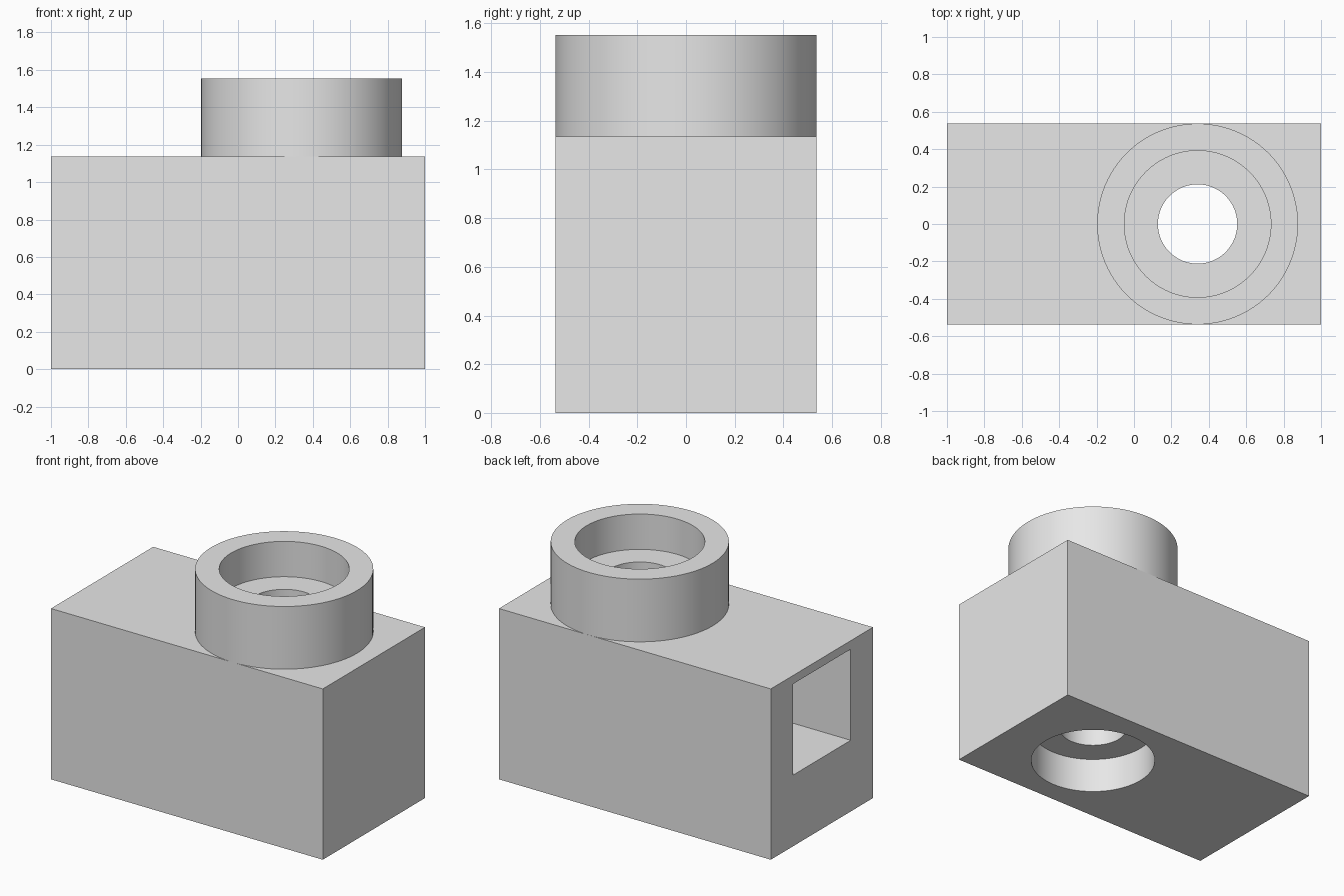
import bpy
import bmesh
from math import radians, tau
from mathutils import Vector

cube = bpy.data.objects.get("Cube")
if cube:
    bpy.data.objects.remove(cube, do_unlink=True)

HALF_WIDTH = 0.537      # block half width, also the collar radius
BLOCK_TOP = 1.136
TOTAL = 1.553
AXIS_X = 0.34           # vertical axis of collar and bore
SEAT_R, BORE_R = 0.392, 0.212
WALL = 0.235            # depth of the round recesses
CHAMBER = 0.303         # half size of the square channel
SEGMENTS = 96

grey = bpy.data.materials.new("light grey")
grey.use_nodes = True
grey.diffuse_color = (0.8, 0.8, 0.8, 1)
grey.node_tree.nodes["Principled BSDF"].inputs["Base Color"].default_value = (0.8, 0.8, 0.8, 1)


def finish(name, bm):
    bmesh.ops.recalc_face_normals(bm, faces=bm.faces)
    mesh = bpy.data.meshes.new(name)
    bm.to_mesh(mesh)
    bm.free()
    mesh.materials.append(grey)
    obj = bpy.data.objects.new(name, mesh)
    bpy.context.collection.objects.link(obj)
    return obj


def box(name, low, high):
    bm = bmesh.new()
    bmesh.ops.create_cube(bm, size=1)
    low, high = Vector(low), Vector(high)
    for v in bm.verts:
        v.co = (low + high) / 2 + v.co * (high - low)
    return finish(name, bm)


def lathe(name, profile):
    """Revolve a closed (radius, height) outline around the bore axis."""
    bm = bmesh.new()
    verts = [bm.verts.new((AXIS_X + r, 0, z)) for r, z in profile]
    edges = [bm.edges.new((a, b)) for a, b in zip(verts, verts[1:] + verts[:1])
             if not (abs(a.co.x - AXIS_X) < 1e-5 and abs(b.co.x - AXIS_X) < 1e-5)]
    bmesh.ops.spin(bm, geom=verts + edges, cent=(AXIS_X, 0, 0), axis=(0, 0, 1),
                   angle=tau, steps=SEGMENTS)
    bmesh.ops.remove_doubles(bm, verts=bm.verts, dist=1e-4)
    return finish(name, bm)


def select(obj):
    bpy.ops.object.select_all(action='DESELECT')
    obj.select_set(True)
    bpy.context.view_layer.objects.active = obj


def cut(target, cutter):
    cutter.hide_render = True
    mod = target.modifiers.new("cut", 'BOOLEAN')
    mod.operation = 'DIFFERENCE'
    mod.solver = 'EXACT'
    mod.object = cutter
    select(target)
    bpy.ops.object.modifier_apply(modifier=mod.name)
    bpy.data.objects.remove(cutter, do_unlink=True)


# Main block
block = box("block", (-1, -HALF_WIDTH, 0), (1, HALF_WIDTH, BLOCK_TOP))

# Vertical bore with the wide recess underneath
cut(block, lathe("bore_cutter", [
    (0, -0.1), (SEAT_R, -0.1), (SEAT_R, WALL),
    (BORE_R, WALL), (BORE_R, TOTAL), (0, TOTAL)]))

# Square channel from the left-hand end to just past the bore
cut(block, box("channel_cutter",
               (-1.1, -CHAMBER, TOTAL / 2 - CHAMBER),
               (AXIS_X + CHAMBER, CHAMBER, TOTAL / 2 + CHAMBER)))

# Round collar with its stepped recess
collar = lathe("collar", [
    (BORE_R, BLOCK_TOP), (HALF_WIDTH, BLOCK_TOP), (HALF_WIDTH, TOTAL),
    (SEAT_R, TOTAL), (SEAT_R, TOTAL - WALL), (BORE_R, TOTAL - WALL)])

for part in (block, collar):
    select(part)
    bpy.ops.object.shade_smooth_by_angle(angle=radians(30))
